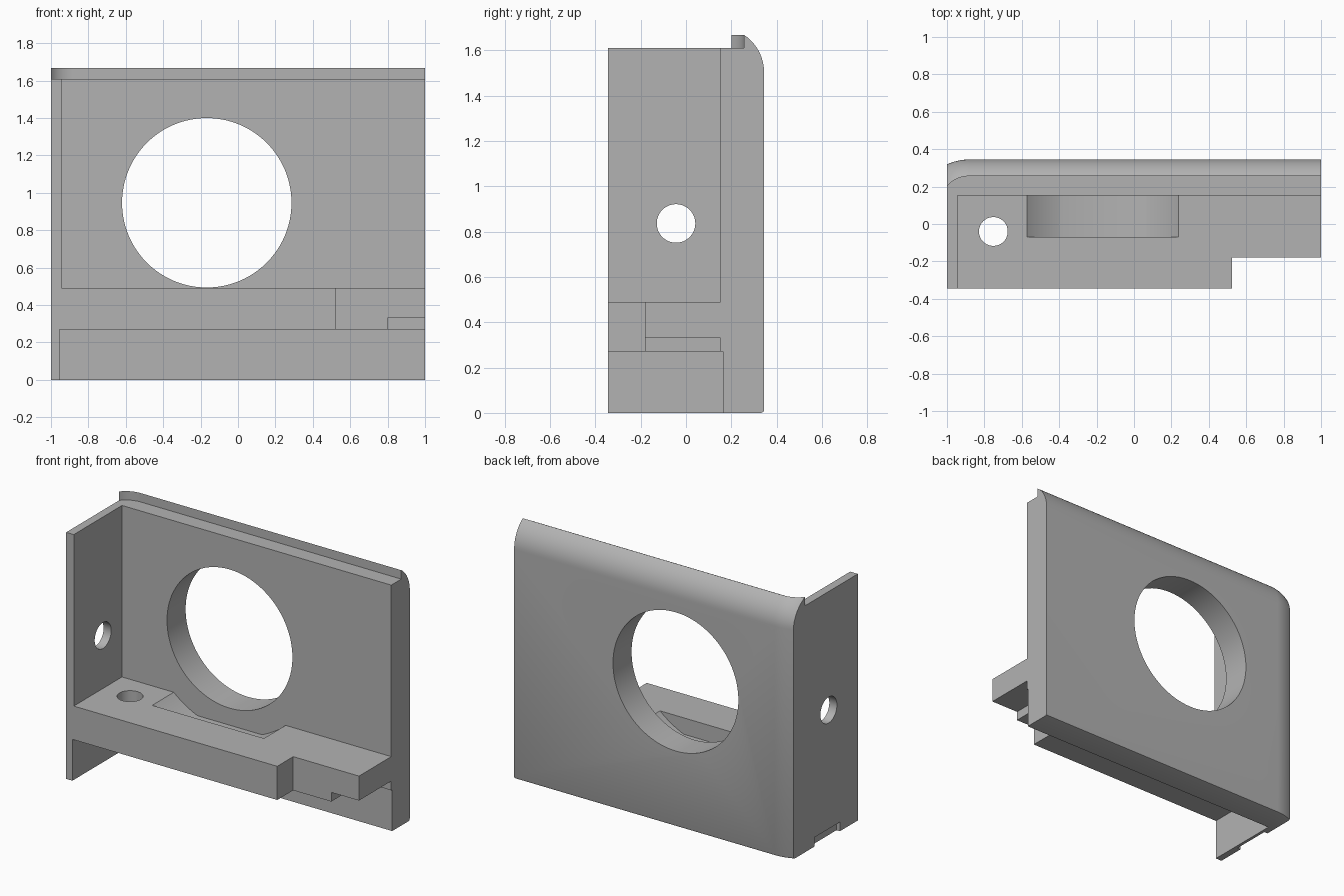
import bpy, bmesh, math
from mathutils import Matrix, Vector

cube = bpy.data.objects.get("Cube")
if cube:
    bpy.data.objects.remove(cube, do_unlink=True)

grey = bpy.data.materials.new("plain grey")
grey.use_nodes = True
COLOR = (0.45, 0.45, 0.45, 1)
grey.diffuse_color = COLOR
grey.node_tree.nodes["Principled BSDF"].inputs["Base Color"].default_value = COLOR


def loft(name, sections):
    """Closed solid through matching rings of points."""
    bm = bmesh.new()
    rings = [[bm.verts.new(p) for p in ring] for ring in sections]
    n = len(rings[0])
    for a, b in zip(rings, rings[1:]):
        for i in range(n):
            j = (i + 1) % n
            bm.faces.new((a[i], a[j], b[j], b[i]))
    bm.faces.new(rings[0])
    bm.faces.new(rings[-1])
    bmesh.ops.recalc_face_normals(bm, faces=bm.faces)
    mesh = bpy.data.meshes.new(name)
    bm.to_mesh(mesh)
    bm.free()
    mesh.materials.append(grey)
    obj = bpy.data.objects.new(name, mesh)
    bpy.context.collection.objects.link(obj)
    return obj


def box(name, x, y, z):
    return loft(name, [[(x[0], y[0], h), (x[1], y[0], h), (x[1], y[1], h), (x[0], y[1], h)] for h in z])


def rod(name, center, radius, axis, length, sides=96):
    """Cylinder centred on a point along a world axis."""
    turn = Vector((0, 0, 1)).rotation_difference(Vector(axis)).to_matrix()
    angles = [math.tau * i / sides for i in range(sides)]
    return loft(name, [[Vector(center) + turn @ Vector((radius * math.cos(a), radius * math.sin(a), h))
                        for a in angles] for h in (-length / 2, length / 2)])


def cut(obj, tool, operation="DIFFERENCE"):
    mod = obj.modifiers.new("cut", "BOOLEAN")
    mod.operation, mod.solver, mod.object = operation, "EXACT", tool
    bpy.ops.object.select_all(action="DESELECT")
    bpy.context.view_layer.objects.active = obj
    obj.select_set(True)
    bpy.ops.object.modifier_apply(modifier=mod.name)
    bpy.data.objects.remove(tool, do_unlink=True)


FRONT, BACK, INNER = -0.345, 0.345, 0.153
UNDER, SHELF, TOP = 0.27, 0.49, 1.61
EYE = (-0.167, 0, 0.947)


# Back plate: rounded top, thin lip, and one rounded vertical corner
def plate_section(x, lip_drop, back_drop):
    lip, back = 0.256 - lip_drop, BACK - back_drop
    ring = [(0.163, 0), (0.163, UNDER), (INNER, UNDER), (INNER, TOP), (lip, TOP)]
    start = math.radians(58)
    for i in range(13):
        a = start * (1 - i / 12)
        t = (math.cos(a) - math.cos(start)) / (1 - math.cos(start))
        ring.append((lip + (back - lip) * t, 1.5 + 0.168 * math.sin(a) / math.sin(start)))
    ring += [(back, 0.014), (back - 0.004, 0.004), (back - 0.014, 0)]
    return [(x, y, z) for y, z in ring]


sections = [plate_section(1, 0, 0)]
for i in range(11):
    t = i / 10
    sections.append(plate_section(-0.88 - 0.12 * t,
                                  0.056 * (1 - math.sqrt(1 - 0.75 * t * t)) * 2,
                                  0.026 * t * t))
plate = loft("back_plate", sections)
cut(plate, rod("plate_hole", EYE, 0.453, (0, 1, 0), 2))

# Side wall: slightly thinner below the shelf
wall_profile = [(-1, 0), (-0.955, 0), (-0.955, UNDER), (-0.945, UNDER), (-0.945, TOP), (-1, TOP)]
wall = loft("side_wall", [[(x, y, z) for x, z in wall_profile] for y in (FRONT, INNER + 0.01)])
cut(wall, rod("wall_hole", (-1, -0.044, 0.836), 0.085, (1, 0, 0), 0.5, 64))
cut(wall, box("wall_recess", (-1.1, -0.975), (-0.16, 0.1), (-0.1, 0.06)))

# Shelf: stepped front, raised underside at one end, bolt hole
plan = [(-0.945, FRONT), (0.525, FRONT), (0.525, -0.18), (1, -0.18), (1, INNER), (-0.945, INNER)]
shelf = loft("shelf", [[(x, y, z) for x, y in plan] for z in (UNDER, SHELF)])
cut(shelf, box("underside_step", (0.8, 1.1), (-0.5, 0.5), (0, 0.33)))
cut(shelf, rod("bolt_hole", (-0.752, -0.04, 0.4), 0.077, (0, 0, 1), 1, 64))

# Shelf pocket: large round cut with a flat floor
pocket = rod("pocket", (EYE[0], 0.13, EYE[2]), 0.61, (0, 1, 0), 0.4, 128)
cut(pocket, box("pocket_floor", (-1, 1), (-1, 1), (0, 0.383)))
cut(shelf, pocket)

for obj in (plate, wall, shelf):
    bpy.ops.object.select_all(action="DESELECT")
    bpy.context.view_layer.objects.active = obj
    obj.select_set(True)
    bpy.ops.object.shade_smooth_by_angle(angle=math.radians(25))
